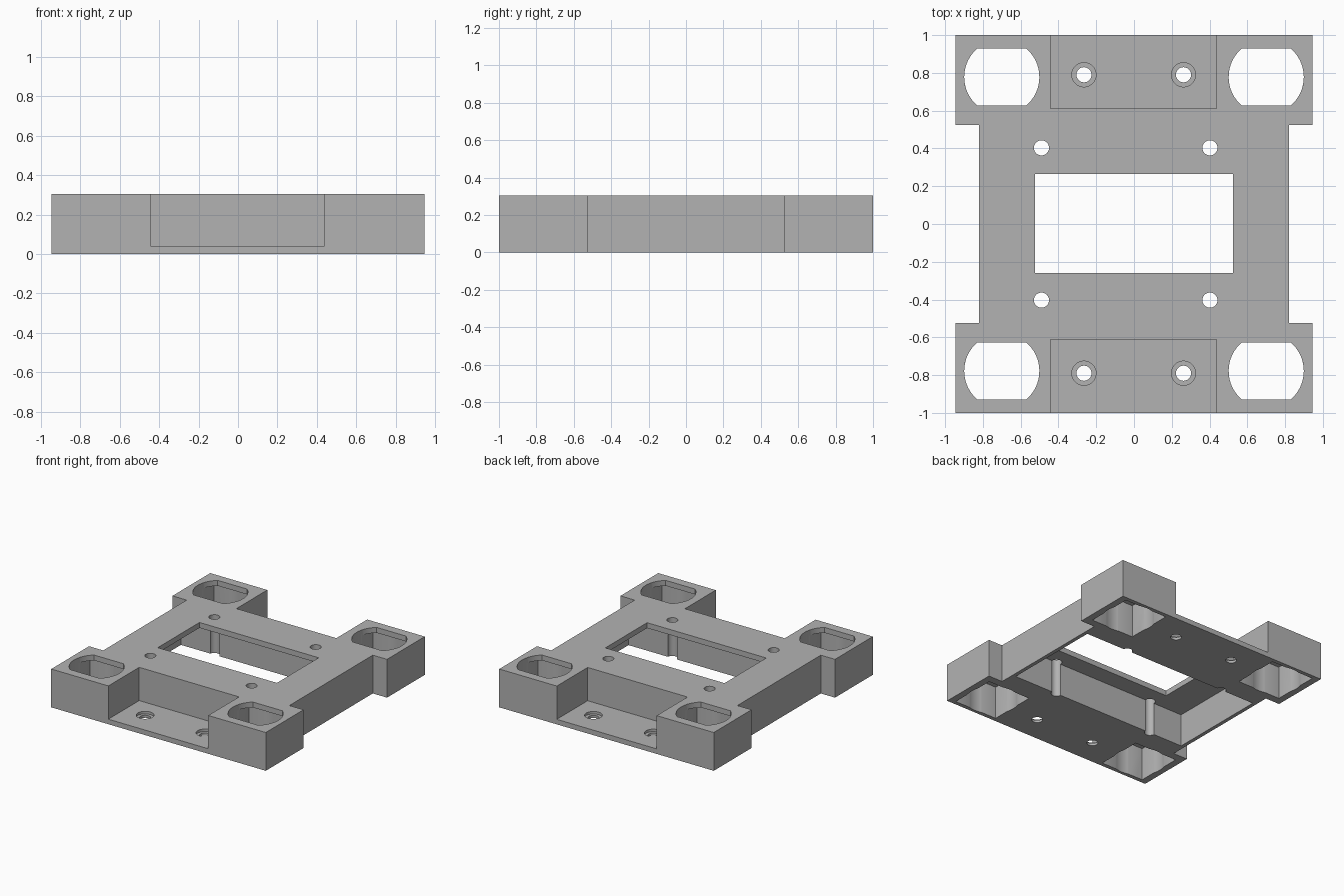
import bpy
import bmesh
from math import cos, sin, pi, asin

cube = bpy.data.objects.get("Cube")
if cube:
    bpy.data.objects.remove(cube, do_unlink=True)

HEIGHT = 0.305
ROOF = 0.262      # underside of the thin top plate
LOW, HIGH = -0.1, 0.5


def prism(name, points, z0, z1):
    """Extrude a counter-clockwise outline between two heights."""
    bm = bmesh.new()
    face = bm.faces.new([bm.verts.new((x, y, z0)) for x, y in points])
    top = bmesh.ops.extrude_face_region(bm, geom=[face])
    verts = [g for g in top["geom"] if isinstance(g, bmesh.types.BMVert)]
    bmesh.ops.translate(bm, verts=verts, vec=(0, 0, z1 - z0))
    bmesh.ops.recalc_face_normals(bm, faces=bm.faces)
    mesh = bpy.data.meshes.new(name)
    bm.to_mesh(mesh)
    bm.free()
    obj = bpy.data.objects.new(name, mesh)
    bpy.context.collection.objects.link(obj)
    return obj


def rect(x0, x1, y0, y1):
    return [(x0, y0), (x1, y0), (x1, y1), (x0, y1)]


def circle(cx, cy, r, n=48):
    return [(cx + r * cos(2 * pi * i / n), cy + r * sin(2 * pi * i / n))
            for i in range(n)]


def flatted_circle(cx, cy, r, half, n=16):
    """Circle with flats cut at plus and minus half in y."""
    a = asin(half / r)
    arc = [-a + 2 * a * i / n for i in range(n + 1)]
    return [(cx + r * cos(t + turn), cy + r * sin(t + turn))
            for turn in (0, pi) for t in arc]


# H-shaped block with a narrower waist
W, WAIST, STEP = 0.945, 0.82, 0.525
half = [(W, -1), (W, -STEP), (WAIST, -STEP), (WAIST, STEP), (W, STEP), (W, 1)]
bracket = prism("bracket", half + [(-x, -y) for x, y in half], 0, HEIGHT)


def cut(points, z0, z1):
    cutter = prism("cutter", points, z0, z1)
    cutter.hide_render = True
    mod = bracket.modifiers.new("cut", 'BOOLEAN')
    mod.operation = 'DIFFERENCE'
    mod.solver = 'EXACT'
    mod.object = cutter
    bpy.context.view_layer.objects.active = bracket
    bpy.ops.object.modifier_apply(modifier=mod.name)
    bpy.data.objects.remove(cutter, do_unlink=True)


# Hollow underside and the central window
cut(rect(-0.79, 0.79, -0.405, 0.41), LOW, ROOF)
cut(rect(-0.525, 0.525, -0.26, 0.265), LOW, HIGH)

for side in (-1, 1):
    # Open recess in the end, leaving a thin floor
    y0, y1 = sorted((side * 0.612, side * 1.2))
    cut(rect(-0.442, 0.438, y0, y1), 0.04, HIGH)

    for x in (-0.265, 0.262):
        # Counterbored screw holes in the recess floor
        cut(circle(x, side * 0.79, 0.04), LOW, 0.2)
        cut(circle(x, side * 0.79, 0.064), 0.02, 0.2)

    # Pin holes running down the cavity walls
    for x in (-0.49, 0.402):
        cut(circle(x, side * 0.403, 0.04), LOW, HIGH)

    # Corner pockets: square below, round bore, flatted opening on top
    for x in (-0.7, 0.7):
        y = side * 0.778
        cut(rect(x - 0.19, x + 0.19, y - 0.19, y + 0.19), LOW, ROOF)
        cut(circle(x, y, 0.199), LOW, ROOF - 0.001)
        cut(flatted_circle(x, y, 0.199, 0.151), 0.1, HIGH)

# Plain grey finish
grey = bpy.data.materials.new("grey")
grey.use_nodes = True
colour = (0.45, 0.45, 0.45, 1)
grey.diffuse_color = colour
grey.node_tree.nodes["Principled BSDF"].inputs["Base Color"].default_value = colour
bracket.data.materials.clear()
bracket.data.materials.append(grey)

bpy.ops.object.select_all(action='DESELECT')
bracket.select_set(True)
bpy.context.view_layer.objects.active = bracket
bpy.ops.object.shade_smooth_by_angle()
